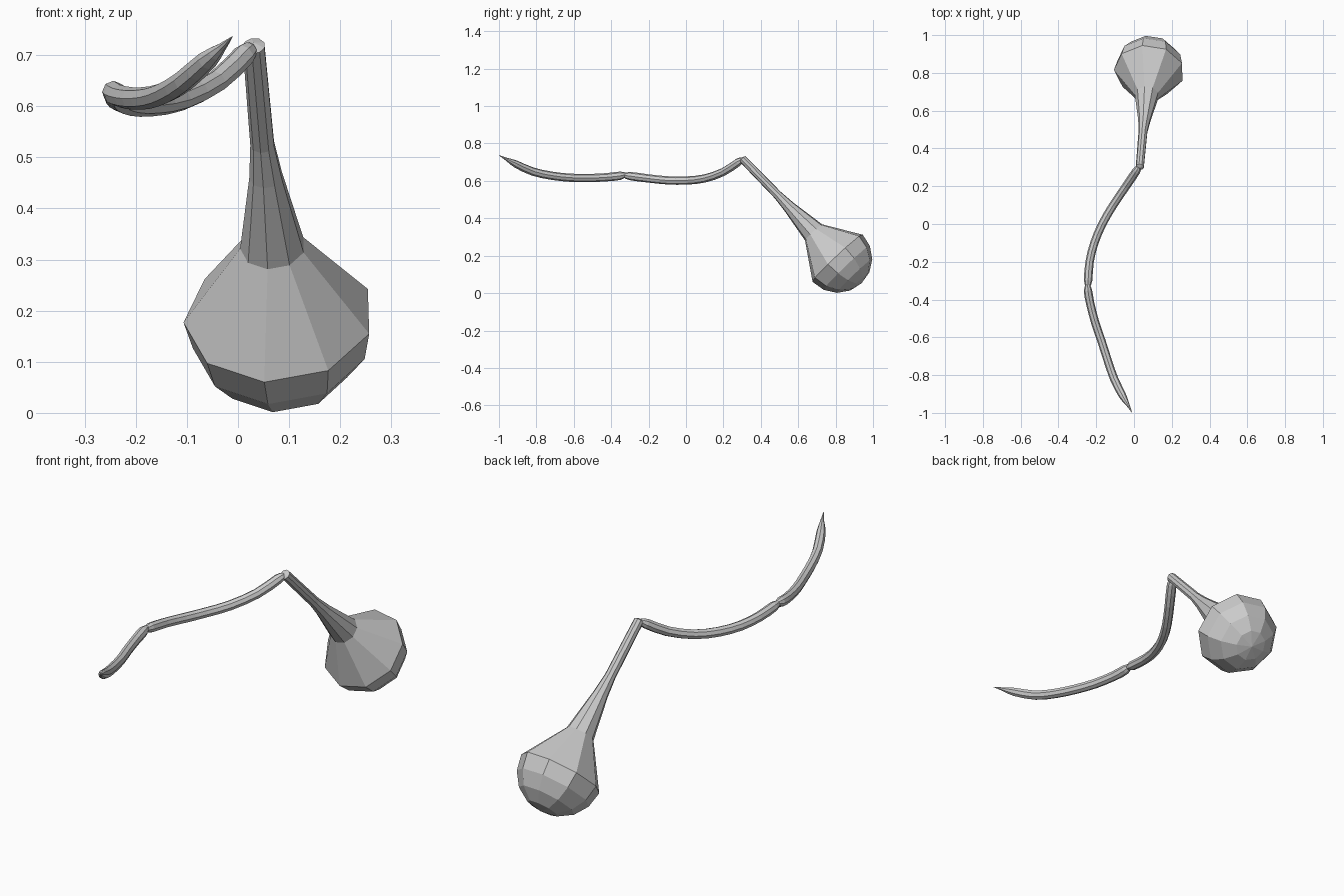
import bpy, bmesh, math
from mathutils import Vector

if "Cube" in bpy.data.objects:
    bpy.data.objects.remove(bpy.data.objects["Cube"])


def smooth_path(keys, steps):
    """Catmull-Rom resampling of (x, y, z, radius) keys."""
    k = [Vector(p) for p in keys]
    k = [2 * k[0] - k[1]] + k + [2 * k[-1] - k[-2]]
    out = []
    for i in range(1, len(k) - 2):
        a, b, c, d = k[i - 1:i + 3]
        for s in range(steps):
            t = s / steps
            out.append(0.5 * (2 * b + (c - a) * t + (2 * a - 5 * b + 4 * c - d) * t * t
                              + (3 * b - a - 3 * c + d) * t ** 3))
    return out + [k[-2]]


def sweep(name, path, sides, phase):
    """Skin rings of varying radius along a path; ends close on a point."""
    bm = bmesh.new()
    pts = [Vector(p[:3]) for p in path]
    rings = []
    for i, p in enumerate(pts):
        d = (pts[min(i + 1, len(pts) - 1)] - pts[max(i - 1, 0)]).normalized()
        u = d.cross(Vector((0, 0, 1))).normalized()
        v = u.cross(d)
        r = max(path[i][3], 0.0005)
        angles = [phase + 2 * math.pi * j / sides for j in range(sides)]
        rings.append([bm.verts.new(p + r * (math.cos(a) * u + math.sin(a) * v)) for a in angles])
    for a, b in zip(rings, rings[1:]):
        for j in range(sides):
            n = (j + 1) % sides
            bm.faces.new((a[j], a[n], b[n], b[j]))
    bm.faces.new(rings[0])
    bm.faces.new(rings[-1])
    bmesh.ops.remove_doubles(bm, verts=bm.verts, dist=0.0015)
    bmesh.ops.recalc_face_normals(bm, faces=bm.faces)
    mesh = bpy.data.meshes.new(name)
    bm.to_mesh(mesh)
    bm.free()
    obj = bpy.data.objects.new(name, mesh)
    bpy.context.collection.objects.link(obj)
    return obj


# Bulb with flared neck, closed by a half sphere
centre, radius = Vector((0.08, 0.81, 0.188)), 0.187
axis = Vector((0.06, 0.69, -0.72)).normalized()
club = [(0.03, 0.296, 0.725, 0), (0.031, 0.302, 0.718, 0.022), (0.048, 0.49, 0.525, 0.024),
        (0.055, 0.55, 0.462, 0.033), (0.068, 0.682, 0.325, 0.064), (*centre, radius)]
for lat in (22.5, 45, 67.5, 90):
    a = math.radians(lat)
    club.append((*(centre + axis * radius * math.sin(a)), radius * math.cos(a)))
sweep("bulb_and_neck", club, 9, math.radians(-95))

# Middle curved stem
middle = [(0.025, 0.302, 0.714, 0.012), (0.012, 0.28, 0.7, 0.022), (-0.042, 0.2, 0.648, 0.022),
          (-0.11, 0.1, 0.613, 0.022), (-0.168, 0, 0.602, 0.022), (-0.21, -0.1, 0.603, 0.022),
          (-0.235, -0.2, 0.613, 0.022), (-0.243, -0.3, 0.626, 0.022), (-0.244, -0.335, 0.63, 0.01)]
sweep("middle_stem", smooth_path(middle, 2), 8, 0)

# Outer curved stem ending in a point
outer = [(-0.245, -0.315, 0.636, 0.008), (-0.244, -0.35, 0.628, 0.022), (-0.232, -0.42, 0.62, 0.022),
         (-0.206, -0.52, 0.615, 0.022), (-0.172, -0.62, 0.617, 0.022), (-0.14, -0.72, 0.628, 0.022),
         (-0.105, -0.82, 0.65, 0.022), (-0.06, -0.91, 0.69, 0.02), (-0.032, -0.958, 0.715, 0.009),
         (-0.01, -1.0, 0.737, 0.001)]
sweep("pointed_stem", smooth_path(outer, 2), 8, 0)
